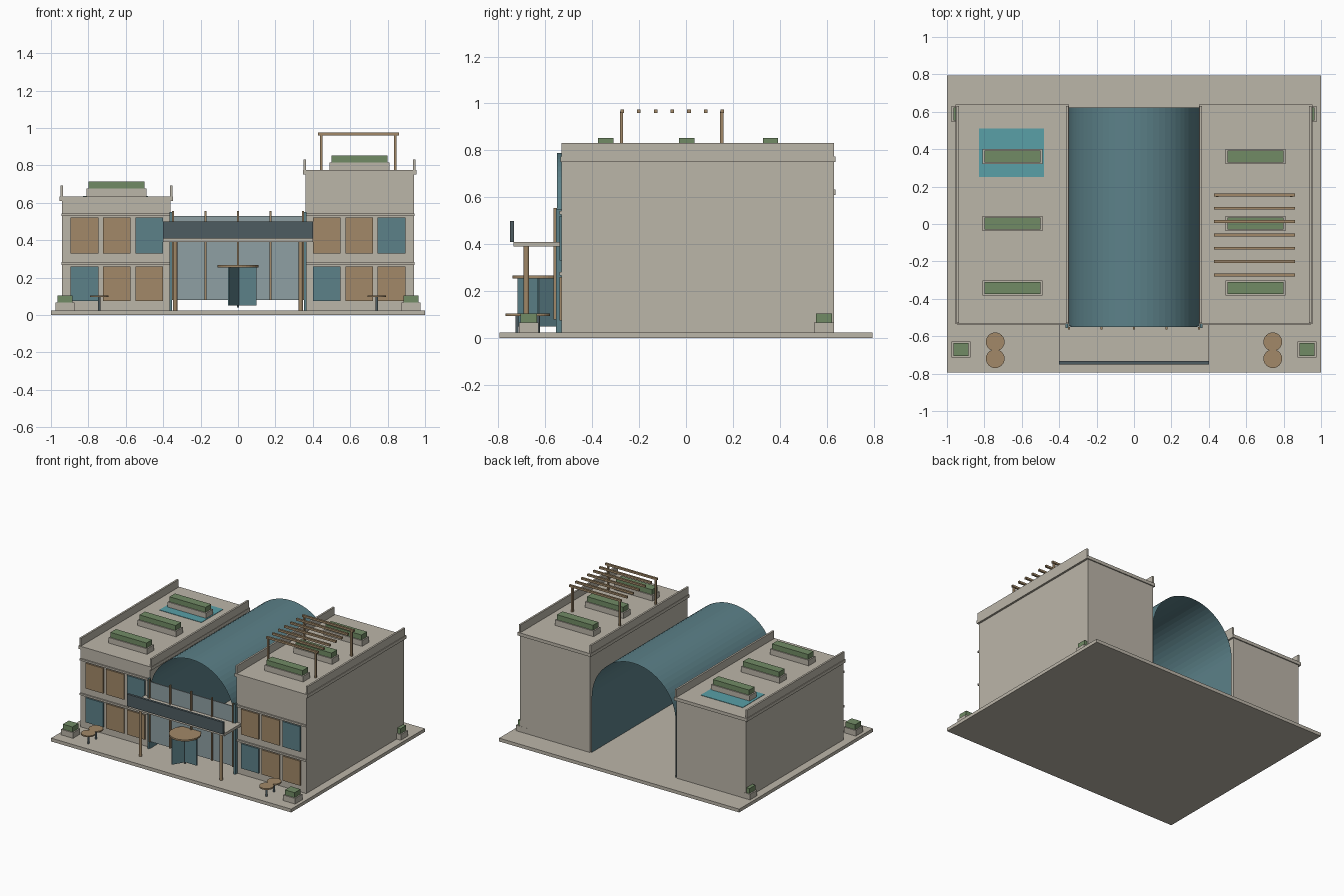
import bpy, bmesh, math
from mathutils import Matrix

cube = bpy.data.objects.get("Cube")
if cube:
    bpy.data.objects.remove(cube, do_unlink=True)


def material(name, rgb):
    m = bpy.data.materials.new(name)
    m.use_nodes = True
    col = (*rgb, 1)
    m.diffuse_color = col
    node = next(n for n in m.node_tree.nodes if n.type == 'BSDF_PRINCIPLED')
    node.inputs["Base Color"].default_value = col
    return m


concrete = material("warm concrete", (.50, .465, .395))
teal = material("teal glass", (.107, .22, .25))
wood = material("light wood", (.36, .25, .14))
leaf = material("leaf green", (.165, .26, .13))
slate = material("dark slate", (.076, .107, .12))
pale = material("pale glass", (.275, .352, .371))
water = material("pool water", (.10, .35, .39))


def finish(name, bm, mat):
    me = bpy.data.meshes.new(name)
    bm.to_mesh(me)
    bm.free()
    me.materials.append(mat)
    ob = bpy.data.objects.new(name, me)
    bpy.context.collection.objects.link(ob)
    return ob


def box(name, mat, x, y, z):
    """Box from three (low, high) ranges."""
    bm = bmesh.new()
    bmesh.ops.create_cube(bm, size=1)
    for v in bm.verts:
        v.co = [r[0] + (c + .5) * (r[1] - r[0]) for c, r in zip(v.co, (x, y, z))]
    return finish(name, bm, mat)


def around(c, w):
    return (c - w / 2, c + w / 2)


def mirror(r, side):
    return tuple(sorted((r[0] * side, r[1] * side)))


def cylinder(name, mat, x, y, z, radius, sides=24):
    bm = bmesh.new()
    bmesh.ops.create_cone(bm, cap_ends=True, segments=sides, radius1=radius,
                          radius2=radius, depth=z[1] - z[0],
                          matrix=Matrix.Translation((x, y, sum(z) / 2)))
    return finish(name, bm, mat)


def planter(name, x, y, z, w, d):
    box(name + "_trough", concrete, around(x, w), around(y, d), (z, z + .042))
    box(name + "_hedge", leaf, around(x, w - .02), around(y, d - .015), (z + .042, z + .08))


# Ground slab
GROUND = .025
box("ground_slab", concrete, (-1, 1), (-.795, .795), (0, GROUND))

# Two wings: low on the right, tall on the left
for side, label, roof in ((-1, "low", .61), (1, "tall", .75)):
    top = roof + .024
    box(label + "_wing", concrete, mirror((.36, .94), side), (-.53, .63), (GROUND, roof))
    box(label + "_roof_slab", concrete, mirror((.347, .955), side), (-.535, .638), (roof, top))
    for part, x in (("inner", (.35, .364)), ("outer", (.936, .95))):
        box(f"{label}_{part}_parapet", concrete, mirror(x, side), (-.53, .63), (top, top + .058))
    for z in (.275, .535):
        box(label + "_string_course", concrete, mirror((.36, .943), side), (-.54, -.53), around(z, .014))
    # Window panels, one teal pane per floor
    for row, z in enumerate(((.075, .26), (.33, .52))):
        for col in range(3):
            cx = side * .6475 + (col - 1) * .173
            is_glass = col == (2 if row else 0)
            box(label + "_window", teal if is_glass else wood,
                around(cx, .148), (-.539, -.53), z)
    for y in (.36, .003, -.342):
        planter(label + "_roof_planter", side * .65, y, top, .32, .08)

# Roof pool
box("roof_pool", water, (-.83, -.48), (.25, .51), (.63, .637))

# Roof pergola
for x in (.445, .84):
    for y in (-.275, .152):
        box("pergola_post", wood, around(x, .014), around(y, .014), (.774, .965))
for i in range(7):
    box("pergola_slat", wood, (.428, .86), around(-.272 + i * .0712, .015), (.96, .975))

# Open glass barrel vault with straight sides
R, SPRING, SEGMENTS = .35, .44, 32
bm = bmesh.new()
profile = [(R, GROUND)]
for i in range(SEGMENTS + 1):
    a = math.pi * i / SEGMENTS
    profile.append((R * math.cos(a), SPRING + R * math.sin(a)))
profile.append((-R, GROUND))
rows = [[bm.verts.new((x, y, z)) for x, z in profile] for y in (-.55, .622)]
for i in range(len(profile) - 1):
    bm.faces.new((rows[0][i], rows[0][i + 1], rows[1][i + 1], rows[1][i]))
bmesh.ops.recalc_face_normals(bm, faces=bm.faces)
finish("glass_vault", bm, teal)

# Entrance curtain wall
box("curtain_wall", pale, (-.35, .35), (-.55, -.542), (.08, .53))
for i in range(5):
    box("mullion", wood, around((i - 2) * .174, .009), (-.564, -.55), (.08, .555))
for side in (-1, 1):
    box("corner_glass", teal, mirror((.353, .366), side), (-.555, -.53), (GROUND, .55))

# Entrance canopy
box("canopy_slab", concrete, (-.4, .4), (-.735, -.535), (.39, .41))
box("canopy_fascia", slate, (-.4, .4), (-.75, -.732), (.41, .50))
for x in (-.336, .336):
    cylinder("canopy_column", wood, x, -.68, (GROUND, .39), .012, 16)

# Revolving door with three wings
DOOR_Y = -.63
cylinder("door_cap", wood, 0, DOOR_Y, (.255, .267), .11, 32)
cylinder("door_pivot", slate, 0, DOOR_Y, (.04, .257), .006, 12)
for i in range(3):
    wing = box("door_wing", teal, (0, .1), (-.004, .004), (.05, .255))
    wing.location = (0, DOOR_Y, 0)
    wing.rotation_euler.z = math.radians(120 * i)

# Terrace tables and corner planters
for side in (-1, 1):
    for y in (-.63, -.72):
        cylinder("table_top", wood, side * .742, y, (.095, .105), .05)
        cylinder("table_post", slate, side * .742, y, (GROUND, .095), .007, 12)
    for y in (-.67, .588):
        planter("corner_planter", side * .925, y, GROUND, .1, .085)
